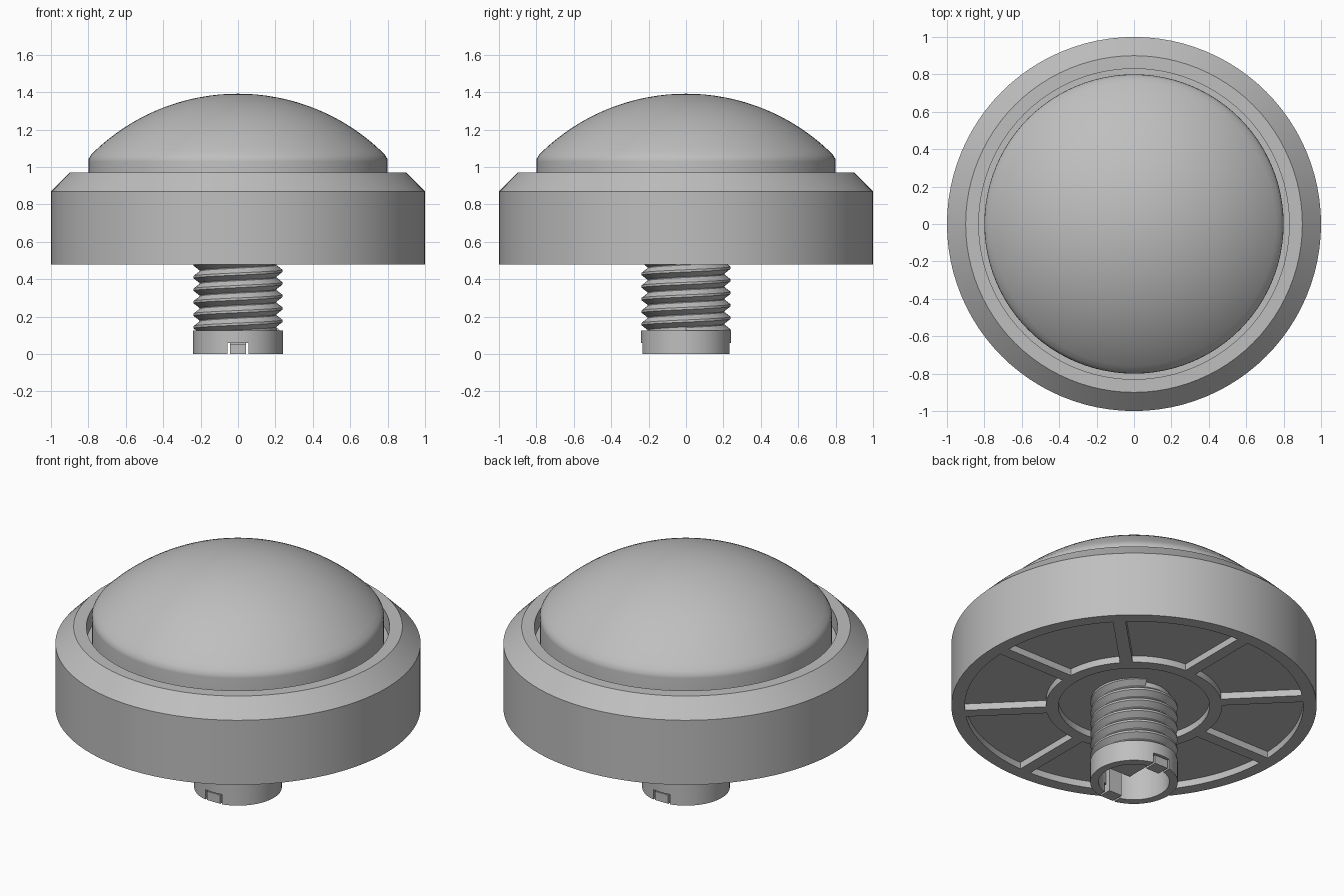
import bpy, bmesh, math
from mathutils import Matrix, Vector

if "Cube" in bpy.data.objects:
    bpy.data.objects.remove(bpy.data.objects["Cube"])

grey = bpy.data.materials.new("plain_grey")
grey.use_nodes = True
colour = (0.52, 0.52, 0.52, 1)
grey.diffuse_color = colour
grey.node_tree.nodes["Principled BSDF"].inputs["Base Color"].default_value = colour


def finish(name, bm, smooth=True):
    """Turn a bmesh into a named grey object."""
    bmesh.ops.recalc_face_normals(bm, faces=bm.faces)
    mesh = bpy.data.meshes.new(name)
    bm.to_mesh(mesh)
    bm.free()
    mesh.materials.append(grey)
    ob = bpy.data.objects.new(name, mesh)
    bpy.context.collection.objects.link(ob)
    if smooth:
        bpy.ops.object.select_all(action="DESELECT")
        ob.select_set(True)
        bpy.context.view_layer.objects.active = ob
        bpy.ops.object.shade_smooth_by_angle(angle=math.radians(30))
    return ob


def lathe(name, profile, closed=False, steps=96):
    """Spin a (radius, height) profile round the z axis."""
    bm = bmesh.new()
    verts = [bm.verts.new((r, 0, z)) for r, z in profile]
    pairs = list(zip(verts, verts[1:]))
    if closed:
        pairs.append((verts[-1], verts[0]))
    edges = [bm.edges.new(p) for p in pairs]
    bmesh.ops.spin(bm, geom=verts + edges, cent=(0, 0, 0), axis=(0, 0, 1),
                   angle=math.tau, steps=steps)
    bmesh.ops.remove_doubles(bm, verts=bm.verts, dist=1e-5)
    return finish(name, bm)


def boxes(name, items):
    """Boxes given as (centre, size, turn about z)."""
    bm = bmesh.new()
    for centre, size, turn in items:
        matrix = (Matrix.Rotation(turn, 4, "Z") @ Matrix.Translation(Vector(centre))
                  @ Matrix.Diagonal((*size, 1)))
        bmesh.ops.create_cube(bm, size=1, matrix=matrix)
    return finish(name, bm, smooth=False)


# Housing with chamfered rim, plunger well and recessed underside
lathe("housing", [(0, 0.52), (0.927, 0.52), (0.927, 0.48), (1, 0.48), (1, 0.87),
                  (0.9, 0.97), (0.83, 0.97), (0.83, 0.87), (0, 0.87)])

# Domed plunger: straight skirt, rounded shoulder, spherical cap
R, TOP, CAP = 1.11, 1.392, 0.785
dome = [(0.8, 0.86), (0.8, 1.03), (0.798, 1.045)]
limit = math.asin(CAP / R)
for i in range(25):
    a = limit * (1 - i / 24)
    dome.append((R * math.sin(a), TOP - R + R * math.cos(a)))
lathe("dome_plunger", dome)

# Underside ribs: inner ring and eight spokes
lathe("inner_rib_ring", [(0.414, 0.48), (0.482, 0.48), (0.482, 0.53), (0.414, 0.53)],
      closed=True)
boxes("spoke_ribs", [((0.704, 0, 0.505), (0.452, 0.07, 0.05), k * math.tau / 8)
                     for k in range(8)])

# Hollow stem with collar, notched front and back
stem = lathe("stem", [(0.194, 0), (0.24, 0), (0.24, 0.125), (0.205, 0.125),
                      (0.205, 0.54), (0.194, 0.54)], closed=True, steps=64)
cutter = boxes("notch_cutter", [((0, 0, 0), (0.11, 0.6, 0.12), 0)])
cutter.hide_render = True
cutter.hide_viewport = True
cut = stem.modifiers.new("notches", "BOOLEAN")
cut.operation = "DIFFERENCE"
cut.solver = "EXACT"
cut.object = cutter

# Screw thread wound round the stem
PITCH, START, END, STEPS = 0.067, 0.11, 0.525, 48
bm = bmesh.new()
previous = None
for i in range(int((END - START) / PITCH * STEPS) + 1):
    a = math.tau * i / STEPS
    z = START + PITCH * i / STEPS
    row = [bm.verts.new((r * math.cos(a), r * math.sin(a), z + dz))
           for r, dz in ((0.203, -0.033), (0.238, -0.006), (0.238, 0.006), (0.203, 0.033))]
    if previous:
        for j in range(4):
            k = (j + 1) % 4
            bm.faces.new((previous[j], previous[k], row[k], row[j]))
    else:
        bm.faces.new(row)
    previous = row
bm.faces.new(previous[::-1])
finish("screw_thread", bm)

# Lamp holder inside the stem, with clip arms and feet in the notches
holder = [((0, 0, 0.21), (0.2, 0.31, 0.14), 0)]
for turn in (0, math.pi):
    holder.append(((0, 0.172, 0.13), (0.088, 0.03, 0.26), turn))
    holder.append(((0, 0.205, 0.026), (0.088, 0.056, 0.052), turn))
boxes("lamp_holder", holder)
lathe("stem_plug", [(0, 0.27), (0.197, 0.27), (0.197, 0.3), (0, 0.3)], steps=64)
